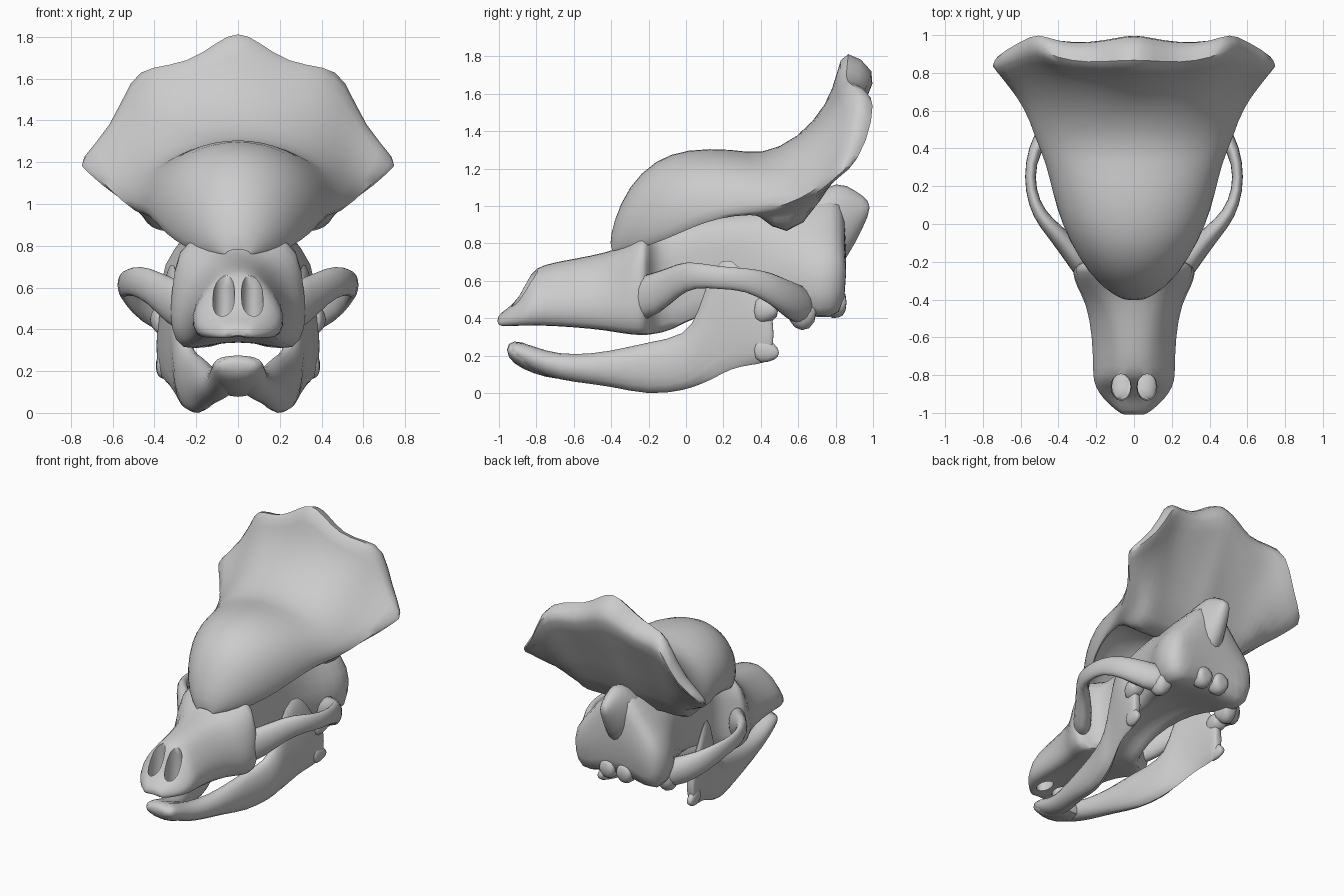
import bpy, bmesh, math
from mathutils import Vector


def loft(name, rows, strip=False, levels=1, cutters=()):
    """Skin rows of points, mirror across x, subdivide. strip = half section open at x=0."""
    bm = bmesh.new()
    n = len(rows[0])
    centred = not strip and abs(sum(p[0] for p in rows[0])) < 1e-4
    for s in ((1,) if centred else (1, -1)):
        g = [[bm.verts.new((p[0] * s, p[1], p[2])) for p in r] for r in rows]
        for a, b in zip(g, g[1:]):
            for i in range(n - 1 if strip else n):
                j = (i + 1) % n
                bm.faces.new((a[i], a[j], b[j], b[i]))
        for r in (g[0], g[-1]):
            for i in range(n // 2 - 1):
                bm.faces.new((r[i], r[i + 1], r[n - 2 - i], r[n - 1 - i]))
    if strip:
        bmesh.ops.remove_doubles(bm, verts=bm.verts, dist=0.0005)
    bmesh.ops.recalc_face_normals(bm, faces=bm.faces)
    me = bpy.data.meshes.new(name)
    bm.to_mesh(me)
    bm.free()
    ob = bpy.data.objects.new(name, me)
    bpy.context.collection.objects.link(ob)
    ob.modifiers.new("subd", 'SUBSURF').levels = levels
    for c in cutters:
        m = ob.modifiers.new("cut", 'BOOLEAN')
        m.object, m.operation, m.solver = c, 'DIFFERENCE', 'EXACT'
    bpy.ops.object.select_all(action='DESELECT')
    bpy.context.view_layer.objects.active = ob
    ob.select_set(True)
    for m in list(ob.modifiers):
        bpy.ops.object.modifier_apply(modifier=m.name)
    bpy.ops.object.shade_smooth_by_angle(angle=math.radians(50))
    return ob


def ring(c, hw, hh, side=Vector((1, 0, 0))):
    """Eight-sided section, hw wide along side and hh tall."""
    k = 1.05 / math.cos(math.pi / 8)
    pts = []
    for i in range(8):
        a = math.pi / 8 + i * math.pi / 4
        pts.append(Vector(c) + side * (hw * k * math.cos(a)) + Vector((0, 0, hh * k * math.sin(a))))
    return pts


# Nostril cutters
cutters = []
for s in (1, -1):
    bpy.ops.mesh.primitive_uv_sphere_add(segments=16, ring_count=10, location=(0.068 * s, -0.86, 0.5))
    c = bpy.context.object
    c.name = "nostril_cutter"
    c.scale = (0.054, 0.075, 0.34)
    c.hide_render = True
    c.hide_set(True)
    cutters.append(c)

# Snout and braincase: y, half width, top width factor, top z, bottom z, shoulder drop
skull = [(-1.01, .06, .8, .42, .355, .15), (-.96, .13, .8, .45, .355, .15), (-.89, .19, .7, .51, .355, .15),
         (-.83, .215, .62, .65, .35, .15), (-.77, .217, .55, .69, .35, .15), (-.6, .22, .6, .72, .34, .15),
         (-.42, .25, .7, .755, .32, .15), (-.33, .305, .85, .79, .30, .15), (-.25, .325, .93, .86, .29, .12),
         (-.21, .315, .93, .88, .29, .12), (-.18, .19, 1.0, .88, .295, .15), (-.08, .15, 1.0, .9, .31, .15),
         (.06, .16, 1.1, .95, .40, .15), (.3, .20, 1.1, .98, .44, .15), (.5, .27, .8, 1.02, .43, .2),
         (.64, .36, .65, 1.06, .39, .28), (.78, .38, .65, 1.1, .37, .34), (.86, .31, .65, 1.08, .43, .38)]
rows = []
for y, w, k, zt, zb, d in skull:
    h = zt - zb
    rows.append([(0, y, zt), (w * k * .55, y, zt - .01 - max(0, d - .15) * .55 * h), (w * k, y, zt - d * h),
                 (w, y, zb + .48 * h), (w * 1.02, y, zb + .2 * h), (w * .85, y, zb),
                 (w * .45, y, zb + .06 * h), (0, y, zb + .09 * h)])
loft("skull", rows, strip=True, cutters=cutters)
for c in cutters:
    bpy.data.objects.remove(c)

# Cheek arches: x, y, z, half width, half height
arch = [(.24, -.27, .50, .06, .13), (.32, -.15, .53, .06, .11), (.42, -.04, .61, .045, .085),
        (.505, .05, .635, .035, .065), (.55, .18, .615, .028, .058), (.55, .32, .61, .028, .058),
        (.50, .46, .56, .04, .085), (.39, .56, .49, .065, .10), (.25, .64, .46, .08, .11)]
rows = []
for i, (x, y, z, w, h) in enumerate(arch):
    a, b = arch[max(i - 1, 0)], arch[min(i + 1, len(arch) - 1)]
    side = Vector((b[1] - a[1], a[0] - b[0], 0)).normalized()
    rows.append(ring((x, y, z), w, h, side))
loft("cheek_arches", rows)


# Parts made of upright sections: y, centre x, half width, top z, bottom z
def upright(name, stations):
    loft(name, [ring((x, y, (t + b) / 2), w, (t - b) / 2) for y, x, w, t, b in stations])


upright("lower_jaw", [
    (-.94, .04, .07, .27, .2), (-.88, .045, .08, .275, .15), (-.75, .06, .08, .22, .09),
    (-.6, .10, .07, .2, .06), (-.4, .15, .065, .22, .04), (-.2, .185, .06, .27, -.01),
    (0, .245, .055, .30, .02), (.07, .265, .045, .43, .05), (.14, .29, .033, .68, .08),
    (.24, .325, .03, .73, .14), (.34, .345, .032, .6, .155), (.42, .355, .035, .48, .165),
    (.47, .36, .03, .44, .19)])
upright("chin", [(-.96, 0, .1, .275, .19), (-.88, 0, .125, .28, .13), (-.75, 0, .11, .21, .085),
                 (-.62, 0, .08, .18, .065)])
upright("jaw_joints", [(.36, .36, .035, .52, .36), (.44, .365, .06, .52, .38), (.495, .365, .05, .49, .4)])
upright("jaw_corners", [(.36, .355, .03, .3, .16), (.44, .365, .03, .29, .165), (.5, .37, .02, .24, .19)])
upright("nape_spike", [(.64, 0, .16, 1.06, .75), (.82, 0, .1, 1.13, .65),
                       (.9, 0, .07, 1.08, .8), (.985, 0, .025, 1.03, .96)])
upright("ear_processes", [(.54, .29, .05, .5, .38), (.62, .30, .06, .5, .32), (.7, .28, .05, .5, .37)])
upright("neck_knuckles", [(.74, .07, .06, .54, .4), (.82, .07, .065, .56, .4), (.86, .07, .05, .54, .43)])

# Crest dome: centre y, centre z, edge x, edge y, edge z
dome = [(-.41, .79, .06, -.40, .755), (-.39, .92, .21, -.27, .77), (-.31, 1.11, .32, -.1, .83),
        (-.17, 1.25, .39, .03, .89), (0, 1.31, .435, .17, .94), (.25, 1.31, .475, .34, .96),
        (.40, 1.275, .535, .46, .97)]
top = []
for yc, zc, xe, ye, ze in dome:
    r = []
    for u in range(7):
        a = u * math.pi / 12
        r.append((xe * math.sin(a), yc + (ye - yc) * (1 - math.cos(a)), ze + (zc - ze) * math.cos(a)))
    top.append(r)
# Frill rows up to the scalloped rim
top += [
    [(0, .60, 1.36), (.1, .60, 1.36), (.22, .60, 1.35), (.34, .60, 1.30), (.45, .61, 1.22),
     (.54, .61, 1.12), (.615, .62, 1.03)],
    [(0, .76, 1.55), (.1, .75, 1.53), (.24, .75, 1.50), (.38, .76, 1.45), (.48, .77, 1.36),
     (.58, .75, 1.22), (.685, .71, 1.09)],
    [(0, .81, 1.73), (.1, .81, 1.68), (.24, .81, 1.60), (.40, .83, 1.58), (.50, .87, 1.52),
     (.60, .84, 1.33), (.75, .78, 1.17)],
    [(0, .84, 1.88), (.1, .84, 1.82), (.24, .83, 1.71), (.42, .86, 1.69), (.52, .93, 1.64),
     (.60, .91, 1.39), (.79, .82, 1.20)]]
# Underside: backward shift, thickness, root drop, x scale
under = [(.02, .03, 0, .9)] + [(.04, .08, 0, .92)] * 4 + \
    [(.05, .08, .12, .9), (.05, .1, .3, .86), (.03, .1, .46, .8), (.09, .1, .16, .91),
     (.17, .12, 0, .97), (.2, .15, 0, .98)]
rows = []
for r, (dy, dz, drop, sx) in zip(top, under):
    b = []
    for u, (x, y, z) in enumerate(r):
        f = u / 6
        b.append((x * sx, y + dy * (1 - .65 * f), z - dz * (1 - .85 * f) - drop * (1 - f ** 3)))
    rows.append(list(r) + b[::-1])
loft("crest", rows, strip=True)
